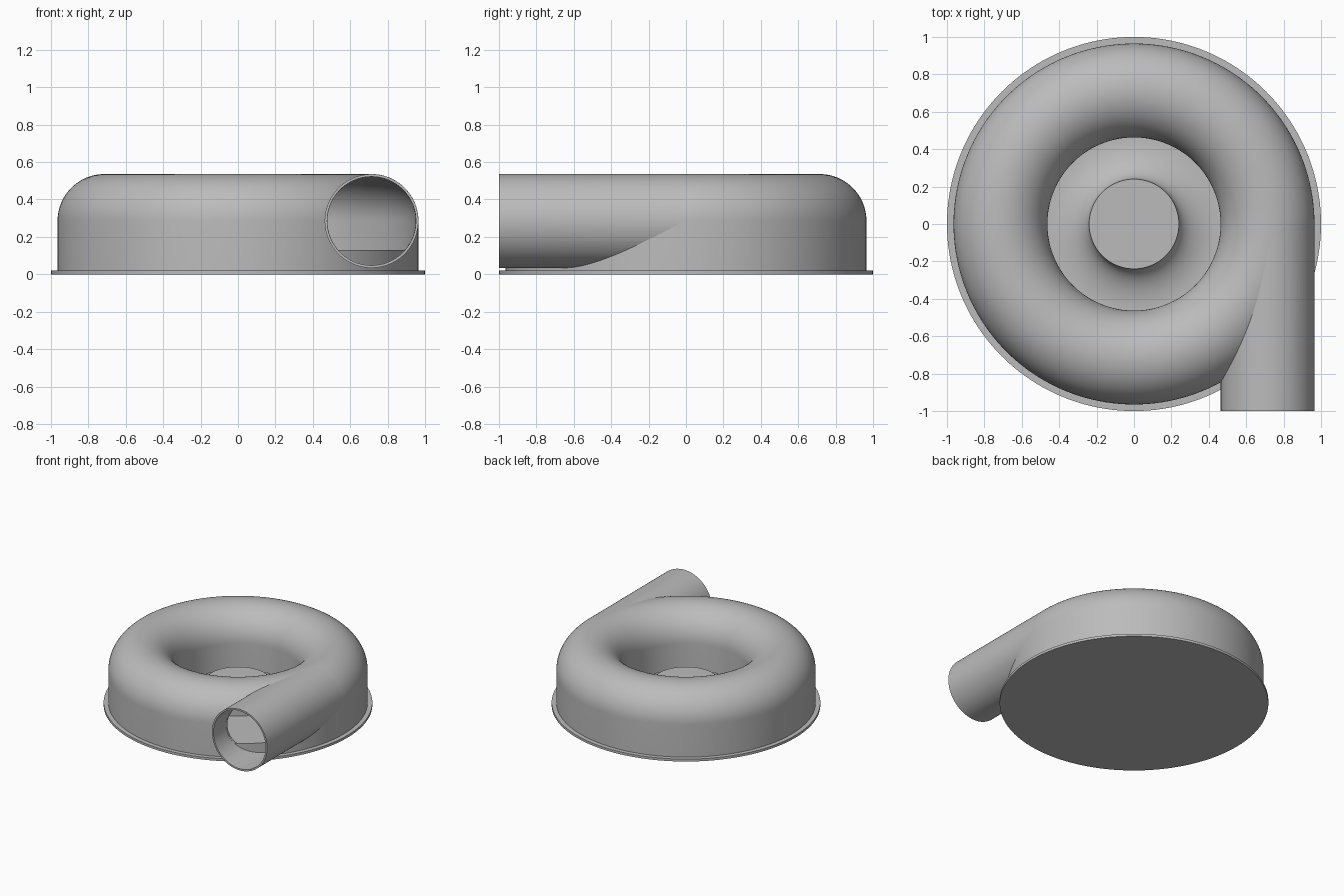
import bpy, bmesh, math

if "Cube" in bpy.data.objects:
    bpy.data.objects.remove(bpy.data.objects["Cube"], do_unlink=True)

RING, MID, OUT, BORE = 0.714, 0.285, 0.251, 0.237
SEG = 160

grey = bpy.data.materials.new("plain grey")
grey.use_nodes = True
grey.diffuse_color = (0.5, 0.5, 0.5, 1)
grey.node_tree.nodes["Principled BSDF"].inputs["Base Color"].default_value = (0.5, 0.5, 0.5, 1)


def add_object(name, bm):
    bmesh.ops.recalc_face_normals(bm, faces=bm.faces[:])
    mesh = bpy.data.meshes.new(name)
    bm.to_mesh(mesh)
    bm.free()
    mesh.materials.append(grey)
    ob = bpy.data.objects.new(name, mesh)
    bpy.context.collection.objects.link(ob)
    return ob


def arc(radius, start, end, steps, cx=RING, cz=MID):
    angles = [math.radians(start + (end - start) * i / steps) for i in range(steps + 1)]
    return [(cx + radius * math.cos(a), cz + radius * math.sin(a)) for a in angles]


def revolve(name, profile):
    """Spin a closed (r, z) profile around the vertical axis."""
    bm = bmesh.new()
    verts = [bm.verts.new((r, 0, z)) for r, z in profile]
    edges = [bm.edges.new((v, verts[(i + 1) % len(verts)])) for i, v in enumerate(verts)]
    bmesh.ops.spin(bm, geom=verts + edges, cent=(0, 0, 0), axis=(0, 0, 1),
                   angle=math.tau, steps=SEG, use_merge=True)
    bmesh.ops.remove_doubles(bm, verts=bm.verts[:], dist=1e-5)
    return add_object(name, bm)


def extrude_y(name, outline, y0, y1):
    """Extrude an (x, z) outline along y."""
    bm = bmesh.new()
    face = bm.faces.new([bm.verts.new((x, y0, z)) for x, z in outline])
    grown = bmesh.ops.extrude_face_region(bm, geom=[face])["geom"]
    moved = [g for g in grown if isinstance(g, bmesh.types.BMVert)]
    bmesh.ops.translate(bm, verts=moved, vec=(0, y1 - y0, 0))
    return add_object(name, bm)


def cut(target, cutter):
    mod = target.modifiers.new("cut", "BOOLEAN")
    mod.operation, mod.solver, mod.object = "DIFFERENCE", "EXACT", cutter
    bpy.context.view_layer.objects.active = target
    bpy.ops.object.modifier_apply(modifier=mod.name)


# Base plate
base = revolve("base_plate", [(0, 0), (1, 0), (1, 0.02), (0, 0.02)])

# Hub flaring out to the intake floor
flare = [(0.46 - 0.22 * math.cos(t), 0.2 - 0.13 * math.sin(t))
         for t in (math.pi / 2 * i / 14 for i in range(15))]
hub = revolve("hub", [(0, 0.2)] + flare + [(0.47, 0.07), (0.47, 0.01), (0, 0.01)])

# Ring casing with a rounded top
r_in, r_out = RING - OUT, RING + OUT
casing = revolve("casing", [(r_out, 0.01)] + arc(OUT, 0, 180, 40) + [(r_in, 0.01)])

# Outlet pipe, trimmed where it meets the casing
pipe = extrude_y("outlet_pipe", arc(OUT - 0.0005, 0, 360, 96)[:-1], -1, -0.02)
bore = extrude_y("bore_cutter", arc(BORE, 0, 360, 96)[:-1], -1.1, 0.1)
cut(pipe, bore)
cut(pipe, casing)

# Air channel inside the casing and its opening into the pipe
FLOOR = 0.13
channel = revolve("channel_cutter", [(RING + BORE, FLOOR)] + arc(BORE, 0, 180, 32)
                  + [(RING - BORE, FLOOR)])
dip = math.degrees(math.asin((MID - FLOOR) / (BORE - 0.001)))
mouth = extrude_y("mouth_cutter", arc(BORE - 0.001, -dip, 180 + dip, 72), -1.1, -0.04)
cut(casing, channel)
cut(casing, mouth)

for helper in (bore, channel, mouth):
    bpy.data.objects.remove(helper, do_unlink=True)

# Smooth curved faces, keep rims sharp
for ob in (base, hub, casing, pipe):
    bpy.ops.object.select_all(action="DESELECT")
    ob.select_set(True)
    bpy.context.view_layer.objects.active = ob
    bpy.ops.object.shade_smooth_by_angle(angle=math.radians(30))
